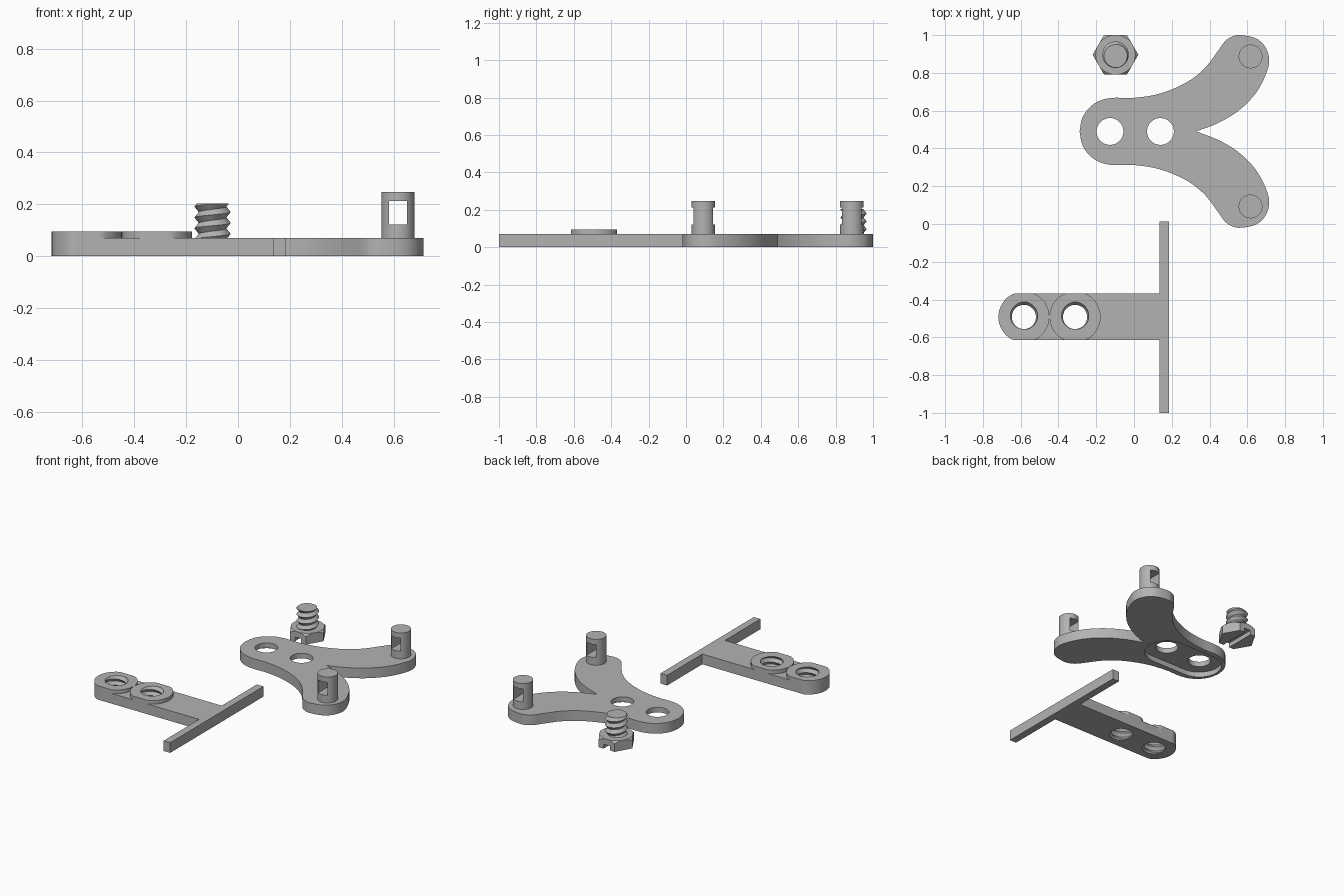
import bpy, bmesh, math
from mathutils import Vector

if "Cube" in bpy.data.objects:
    bpy.data.objects.remove(bpy.data.objects["Cube"])

GREY = (0.45, 0.45, 0.45, 1)
metal = bpy.data.materials.new("grey_metal")
metal.use_nodes = True
metal.diffuse_color = GREY
metal.node_tree.nodes["Principled BSDF"].inputs["Base Color"].default_value = GREY


def finish(name, bm):
    bmesh.ops.recalc_face_normals(bm, faces=bm.faces)
    mesh = bpy.data.meshes.new(name)
    bm.to_mesh(mesh)
    bm.free()
    obj = bpy.data.objects.new(name, mesh)
    bpy.context.collection.objects.link(obj)
    mesh.materials.append(metal)
    return obj


def prism(name, outline, z0, z1):
    """Extrude a closed 2D outline from z0 to z1."""
    bm = bmesh.new()
    face = bm.faces.new([bm.verts.new((x, y, z0)) for x, y in outline])
    top = bmesh.ops.extrude_face_region(bm, geom=[face])["geom"]
    verts = [v for v in top if isinstance(v, bmesh.types.BMVert)]
    bmesh.ops.translate(bm, verts=verts, vec=(0, 0, z1 - z0))
    return finish(name, bm)


def circle(cx, cy, r, n=48):
    return [(cx + r * math.cos(math.tau * i / n), cy + r * math.sin(math.tau * i / n))
            for i in range(n)]


def rect(x0, y0, x1, y1):
    return [(x0, y0), (x1, y0), (x1, y1), (x0, y1)]


def capsule(x0, x1, cy, r, n=24):
    """Stadium outline with round ends centred at x0 and x1."""
    ends = [(x1, -math.pi / 2), (x0, math.pi / 2)]
    return [(cx + r * math.cos(a + math.pi * i / n), cy + r * math.sin(a + math.pi * i / n))
            for cx, a in ends for i in range(n + 1)]


def spline(points, steps=6):
    """Smooth open path through the points."""
    pts = [Vector(p) for p in points]
    pts = [2 * pts[0] - pts[1]] + pts + [2 * pts[-1] - pts[-2]]
    out = []
    for a, b, c, d in zip(pts, pts[1:], pts[2:], pts[3:]):
        for i in range(steps):
            t = i / steps
            out.append(0.5 * (2 * b + (c - a) * t + (2 * a - 5 * b + 4 * c - d) * t * t
                              + (3 * b - a - 3 * c + d) * t ** 3))
    return out + [pts[-2]]


def thread(name, cx, cy, z0, z1, root, crest, pitch=0.042, n=40):
    """Closed right-handed screw thread, trimmed flat at z0 and z1."""
    bm = bmesh.new()
    rows = 2 * math.ceil((z1 - z0) / pitch) + 5
    grid = []
    for i in range(n + 1):
        a = math.tau * i / n
        column = []
        for j in range(rows):
            z = min(max(z0 + pitch * (j / 2 - 1.5 + i / n), z0), z1)
            phase = ((z - z0) / pitch - i / n + 1.5) % 1
            r = root + (crest - root) * abs(2 * phase - 1)
            column.append(bm.verts.new((cx + r * math.cos(a), cy + r * math.sin(a), z)))
        grid.append(column)
    for left, right in zip(grid, grid[1:]):
        for j in range(rows - 1):
            bm.faces.new((left[j], right[j], right[j + 1], left[j + 1]))
    bmesh.ops.remove_doubles(bm, verts=bm.verts, dist=1e-5)
    bmesh.ops.dissolve_degenerate(bm, edges=bm.edges, dist=1e-5)
    bmesh.ops.holes_fill(bm, edges=[e for e in bm.edges if e.is_boundary], sides=0)
    return finish(name, bm)


def combine(obj, tool, operation="DIFFERENCE"):
    mod = obj.modifiers.new("combine", "BOOLEAN")
    mod.operation, mod.solver, mod.object = operation, "EXACT", tool
    bpy.ops.object.select_all(action="DESELECT")
    bpy.context.view_layer.objects.active = obj
    obj.select_set(True)
    bpy.ops.object.modifier_apply(modifier=mod.name)
    bpy.data.objects.remove(tool)


def smooth(obj):
    bpy.ops.object.select_all(action="DESELECT")
    bpy.context.view_layer.objects.active = obj
    obj.select_set(True)
    bpy.ops.object.shade_smooth_by_angle(angle=math.radians(25))


PLATE = 0.07

# T-shaped handle: round-ended stem, cross bar and two threaded bosses
TY, HALF, BOSS_R = -0.492, 0.123, 0.135
boss_x = (-0.583, -0.312)


def clipped(points):
    return [(x, min(max(y, TY - HALF), TY + HALF)) for x, y in points]


end = [p for p in clipped(circle(boss_x[0], TY, BOSS_R)) if p[0] < boss_x[0] + 0.001]
handle = prism("t_handle", end + rect(0.135, TY - HALF, 0.135, TY + HALF)[1:3], 0, PLATE)
combine(handle, prism("cross_bar", rect(0.135, -1, 0.185, 0.012), 0, PLATE), "UNION")
for x in boss_x:
    combine(handle, prism("boss", clipped(circle(x, TY, BOSS_R)), 0.03, 0.095), "UNION")
for x in boss_x:
    combine(handle, thread("hole_thread", x, TY, -0.02, 0.12, 0.064, 0.08))
smooth(handle)

# Forked plate: half outline mirrored across its centre line
FY = 0.49
half = [(-0.288, 0), (-0.274, 0.07), (-0.236, 0.126), (-0.18, 0.163), (-0.11, 0.178),
        (0, 0.178), (0.135, 0.2), (0.27, 0.255), (0.37, 0.33), (0.44, 0.42),
        (0.48, 0.475), (0.515, 0.5), (0.56, 0.51), (0.64, 0.495), (0.69, 0.455),
        (0.715, 0.39), (0.705, 0.32), (0.65, 0.21), (0.56, 0.115), (0.45, 0.047), (0.33, 0)]
upper = spline(half)
outline = [(x, FY + y) for x, y in upper] + [(x, FY - y) for x, y in upper[-2:0:-1]]
fork = prism("forked_plate", outline, 0, PLATE)
combine(fork, prism("underside_recess", capsule(-0.127, 0.14, FY, 0.142), -0.05, 0.035))
for x in (-0.127, 0.14):
    combine(fork, prism("bolt_hole", circle(x, FY, 0.071), -0.05, 0.12))
smooth(fork)

# Posts on the fork tips, each with a square window through it
for side, name in ((1, "back_post"), (-1, "front_post")):
    px, py = 0.617, FY + side * 0.397
    post = prism(name, circle(px, py, 0.063), PLATE - 0.01, 0.248)
    combine(post, prism("window", rect(px - 0.035, py - 0.1, px + 0.035, py + 0.1), 0.122, 0.212))
    smooth(post)

# Bolt: chamfered slotted hex head and threaded shank
BX, BY = -0.098, 0.896
head = prism("bolt_head", circle(BX, BY, 0.121, 6), 0, PLATE)
bm = bmesh.new()
bmesh.ops.create_cone(bm, cap_ends=True, segments=48, radius1=0.205, radius2=0.105, depth=0.1)
bmesh.ops.translate(bm, verts=bm.verts, vec=(BX, BY, PLATE - 0.05))
combine(head, finish("chamfer", bm), "INTERSECT")
combine(head, prism("slot", rect(BX - 0.024, BY - 0.2, BX + 0.024, BY + 0.2), -0.05, 0.03))
smooth(head)
smooth(thread("bolt_shank", BX, BY, PLATE - 0.005, 0.203, 0.053, 0.07))
